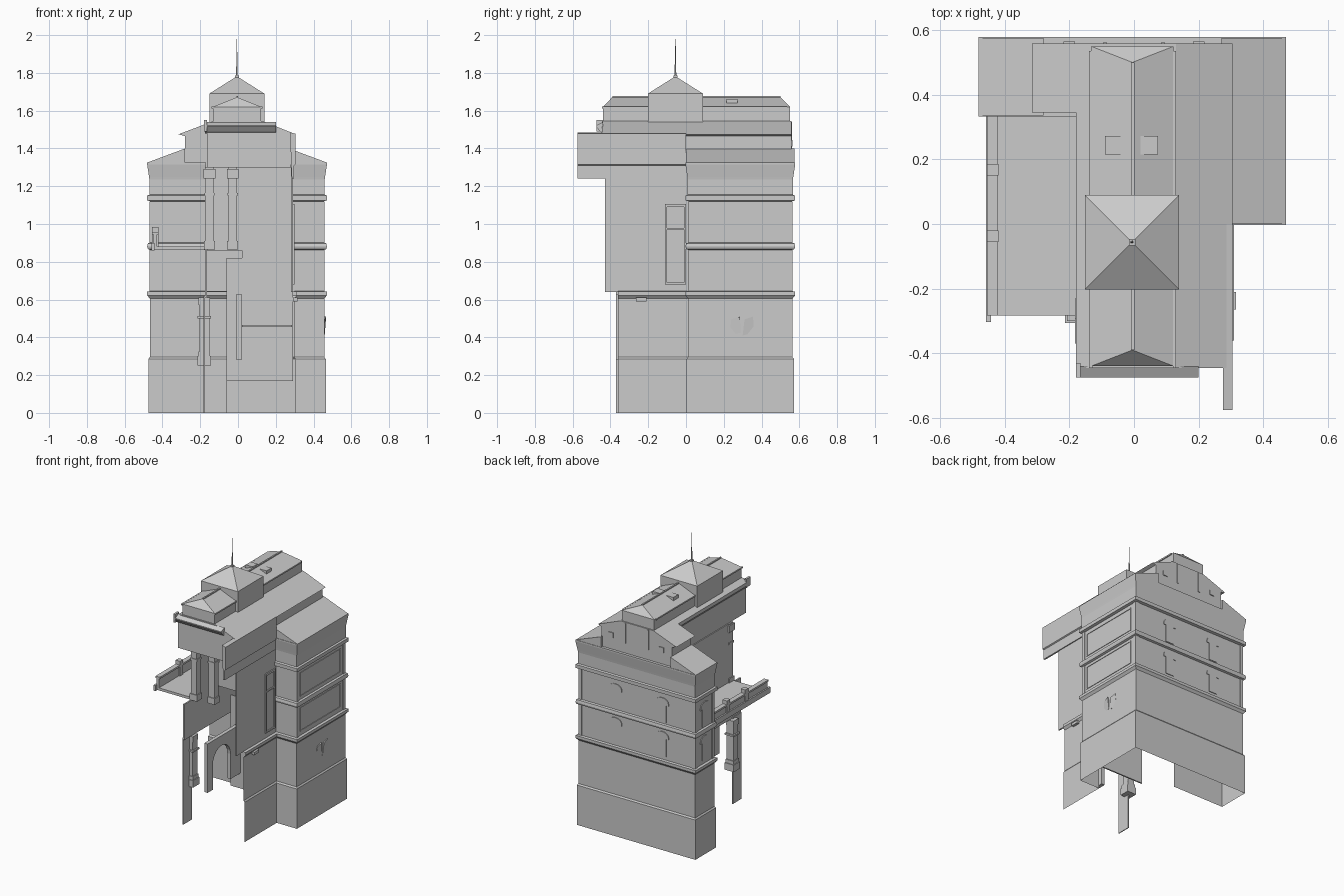
import bpy, math
from mathutils import Vector as V


def mesh(name, verts, faces):
    me = bpy.data.meshes.new(name)
    me.from_pydata([tuple(v) for v in verts], [], faces)
    me.update()
    ob = bpy.data.objects.new(name, me)
    bpy.context.collection.objects.link(ob)
    return ob


def prism(name, pts, o, u, v, w):
    """2D outline in the u,v plane at o, extruded by vector w."""
    o, u, v, w = V(o), V(u), V(v), V(w)
    if u.cross(v).dot(w) < 0:
        pts = pts[::-1]
    a = [o + u * p + v * q for p, q in pts]
    n = len(a)
    f = [tuple(range(n))[::-1], tuple(range(n, 2 * n))]
    f += [(i, (i + 1) % n, (i + 1) % n + n, i + n) for i in range(n)]
    return mesh(name, a + [p + w for p in a], f)


def box(name, x0, x1, y0, y1, z0, z1):
    return prism(name, [(x0, y0), (x1, y0), (x1, y1), (x0, y1)],
                 (0, 0, z0), (1, 0, 0), (0, 1, 0), (0, 0, z1 - z0))


def along_y(name, pts, y0, y1):
    return prism(name, pts, (0, y0, 0), (1, 0, 0), (0, 0, 1), (0, y1 - y0, 0))


def sweep(name, path, profile):
    """Mitred open sweep: profile is (outward offset, z), outward is right of path."""
    P = [V(p) for p in path]
    nor = []
    for a, b in zip(P, P[1:]):
        d = (b - a).normalized()
        nor.append(V((d.y, -d.x)))
    vs, fs, m = [], [], len(profile)
    for i, p in enumerate(P):
        k = nor[0] if i == 0 else nor[-1] if i == len(P) - 1 else nor[i - 1] + nor[i]
        vs += [(p.x + k.x * o, p.y + k.y * o, z) for o, z in profile]
    for i in range(len(P) - 1):
        for j in range(m - 1):
            a, b = i * m + j, (i + 1) * m + j
            fs.append((a, b, b + 1, a + 1))
    return mesh(name, vs, fs)


def hip(name, x0, x1, y0, y1, z0, z1, z2, ry0, ry1):
    """Walled box with a hipped roof whose ridge runs along y."""
    c = [(x0, y0), (x1, y0), (x1, y1), (x0, y1)]
    xm = (x0 + x1) / 2
    vs = [(*p, z0) for p in c] + [(*p, z1) for p in c] + [(xm, ry0, z2), (xm, ry1, z2)]
    fs = [(i, (i + 1) % 4, (i + 1) % 4 + 4, i + 4) for i in range(4)]
    fs += [(4, 5, 8), (5, 6, 9, 8), (6, 7, 9), (7, 4, 8, 9)]
    return mesh(name, vs, fs)


# Outer walls: lower storey with plinth, upper storeys with cornices and flared eave
lower = [(.292, -.36), (.292, .015), (.453, .015), (.453, .56), (-.463, .56), (-.463, .35), (-.06, .35)]
upper = lower[1:-1] + [(-.17, .35)]
sweep("lower_walls", lower, [(.012, 0), (.012, .285), (.004, .295), (.004, .605), (.012, .615),
                             (.018, .622), (.018, .642), (0, .645)])
sweep("upper_walls", upper, [(0, .64), (0, .862), (.014, .867), (.018, .88), (.014, .898), (0, .902),
                             (0, 1.12), (.018, 1.125), (.018, 1.15), (.006, 1.155), (.006, 1.235),
                             (.008, 1.25), (.018, 1.315), (.018, 1.325), (-.03, 1.325)])


# Keyhole windows on back, left side and left front
def keyhole(name, o, u, n):
    pts = [(-.032, 0), (.032, 0), (.032, .125), (.05, .125)]
    pts += [(.05 * math.cos(t * math.pi / 8), .14 + .035 * math.sin(t * math.pi / 8)) for t in range(9)]
    pts += [(-.05, .125), (-.032, .125)]
    prism(name, pts, o, u, (0, 0, 1), V(n) * .008)


for z in (.67, .912):
    for x in (.165, -.206):
        keyhole("back_window", (x, .557, z), (1, 0, 0), (0, 1, 0))
    keyhole("left_window", (-.46, .45, z), (0, 1, 0), (-1, 0, 0))
    keyhole("left_front_window", (-.33, .353, z), (1, 0, 0), (0, -1, 0))

# Framed panels on the right side and edge pilasters on the other faces
for z0, z1 in ((.675, .845), (.925, 1.095)):
    for a, b, c, d in ((.055, .51, z0, z0 + .006), (.055, .51, z1 - .006, z1),
                       (.055, .061, z0, z1), (.504, .51, z0, z1)):
        box("right_panel_frame", .45, .457, a, b, c, d)
for z0, z1 in ((.645, .862), (.902, 1.12)):
    for y in (.013, .537):
        box("right_pilaster", .45, .458, y, y + .025, z0, z1)
    for x in (-.465, .432):
        box("back_pilaster", x, x + .023, .55, .565, z0, z1)
    for y in (.348, .539):
        box("left_pilaster", -.468, -.46, y, y + .023, z0, z1)

# Relief on the lower right panel
for y, s in ((.26, 1), (.33, -1)):
    prism("relief_plate", [(-.03, -.05), (.03, -.035), (.025, .05), (-.02, .035)],
          (.452, y, .46), (.1 * s, 1, 0), (.08, 0, 1), (.008, 0, 0))
box("wall_lamp", .29, .315, -.265, -.21, .59, .61)

# Lean-to roofs either side of the raised centre
along_y("right_lean_to", [(.471, 1.325), (.27, 1.40), (.27, 1.325)], 0, .575)
along_y("left_lean_to", [(-.481, 1.325), (-.28, 1.40), (-.28, 1.325)], .335, .575)

# Upper mass: full width at the rear, cut back on the left at the front
along_y("rear_upper_mass", [(-.28, 1.30), (.28, 1.30), (.28, 1.465), (.305, 1.475), (.13, 1.545),
                            (-.13, 1.545), (-.315, 1.475), (-.28, 1.465)], .345, .558)
along_y("front_upper_mass", [(-.165, 1.30), (.28, 1.30), (.28, 1.465), (.305, 1.475), (.13, 1.545),
                             (-.13, 1.545), (-.18, 1.525), (-.18, 1.50), (-.165, 1.48)], -.445, .345)
prism("front_eave", [(-.44, 1.48), (-.455, 1.49), (-.475, 1.515), (-.475, 1.522), (-.44, 1.54)],
      (-.175, 0, 0), (0, 1, 0), (0, 0, 1), (.375, 0, 0))
along_y("right_fascia", [(.285, 1.24), (.297, 1.24), (.297, 1.31), (.305, 1.315), (.305, 1.478), (.275, 1.485)],
        -.575, 0)
for x in (-.2, .2):
    box("gable_window", x - .018, x + .018, .55, .564, 1.41, 1.445)
for x in (-.09, .09):
    box("gable_strip", x - .006, x + .006, .55, .562, 1.395, 1.54)

# Long roof lantern with eave trim and roof lights
hip("roof_lantern", -.133, .123, -.44, .55, 1.53, 1.62, 1.672, -.39, .50)
for x in (-.139, .12):
    box("lantern_gutter", x, x + .01, -.445, .535, 1.612, 1.622)
box("ridge_cap", -.009, .001, -.39, .5, 1.665, 1.678)
for x in (-.09, .02):
    box("roof_light", x, x + .055, .215, .272, 1.635, 1.662)
box("eave_ornament", -.18, -.165, -.475, -.43, 1.49, 1.55)

# Square tower, pyramid cap and spire
tx, ty = -.006, -.056
hip("tower", -.152, .14, -.202, .09, 1.53, 1.69, 1.782, ty, ty)
box("finial_base", tx - .01, tx + .01, ty - .01, ty + .01, 1.765, 1.785)
bpy.ops.mesh.primitive_cone_add(vertices=6, radius1=.005, radius2=.001, depth=.21, location=(tx, ty, 1.875))
bpy.context.object.name = "spire"

# Right upper wall of the main wing, with its tall window
box("right_upper_wall", .28, .29, -.43, .015, .64, 1.30)
for a, b, c, d in ((-.11, -.1, .68, 1.105), (-.01, 0, .68, 1.105), (-.11, 0, 1.09, 1.105),
                   (-.11, 0, .68, .69), (-.11, 0, .97, .98)):
    box("tall_window_frame", .285, .298, a, b, c, d)

# Inner cross walls behind the open front
box("inner_upper_wall", .02, .285, -.002, .008, .81, 1.30)
box("inner_lower_wall", -.06, .292, .002, .012, .17, .82)
box("inner_ledge", .02, .285, -.015, .005, .455, .465)

# Balcony with side parapet and posts
box("balcony_deck", -.445, -.165, -.283, .345, .862, .88)
box("balcony_fascia", -.458, -.443, -.303, .345, .86, .90)
box("parapet", -.448, -.428, -.283, .345, .88, .945)
box("parapet_rail", -.455, -.421, -.283, .345, .945, .958)
for y in (.168, -.038):
    box("parapet_post", -.455, -.42, y - .018, y + .018, .87, .985)
box("balcony_side_wall", -.175, -.165, -.37, .345, .61, .865)

# Bay above the balcony, with stepped square pilasters
box("bay_side_wall", -.172, -.162, -.24, .345, .86, 1.30)
box("bay_back_wall", -.165, .02, -.002, .008, .86, 1.30)
for x, y in ((-.178, -.285), (-.055, -.26)):
    box("bay_pilaster", x + .004, x + .05, y, y + .046, .87, 1.30)
    box("bay_pilaster_base", x - .002, x + .056, y - .006, y + .052, .865, .91)
    box("bay_pilaster_neck", x, x + .054, y - .004, y + .05, 1.15, 1.165)
    box("bay_pilaster_capital", x - .004, x + .058, y - .008, y + .054, 1.24, 1.29)

# Lower column, built in stepped square tiers
for w, z0, z1 in ((.036, .25, .30), (.031, .30, .325), (.026, .325, .50),
                  (.036, .50, .512), (.026, .512, .57), (.03, .57, .61)):
    box("column", -.178 - w, -.178 + w, -.27 - w, -.27 + w, z0, z1)
box("corner_strip", -.182, -.176, -.37, -.27, 0, .62)

# Arch running front to back under the main wing
arc = [(-.21 + .1 * math.cos(t * math.pi / 10), .46 + .1 * math.sin(t * math.pi / 10)) for t in range(11)]
prism("arch", [(.005, .28), (.005, .63), (-.37, .63), (-.37, .28), (-.31, .28)] + arc[::-1] + [(-.11, .28)],
      (-.008, 0, 0), (0, 1, 0), (0, 0, 1), (.026, 0, 0))
